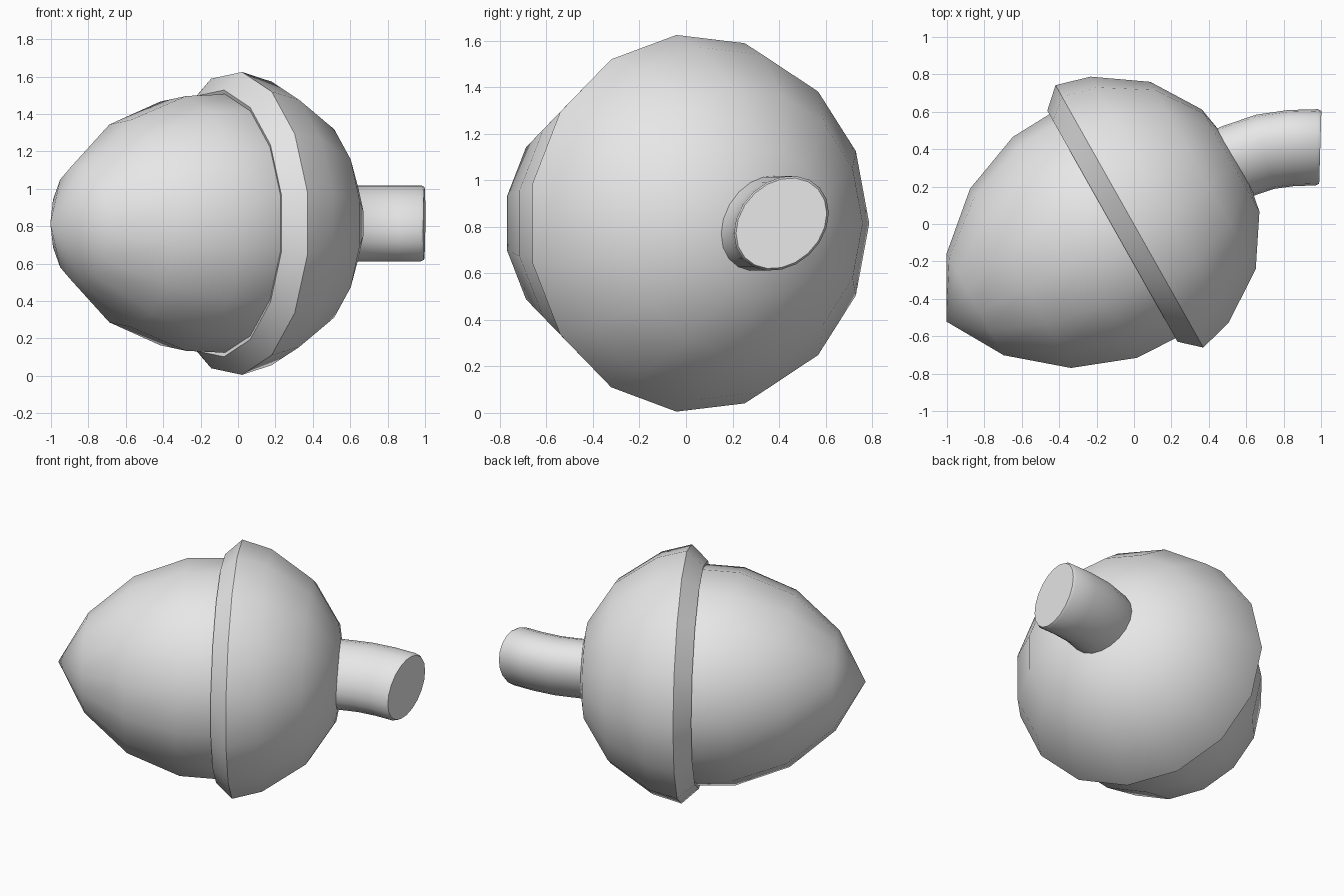
import bpy, bmesh
from math import sin, cos, tau, radians
from mathutils import Vector, Matrix

cube = bpy.data.objects.get("Cube")
if cube:
    bpy.data.objects.remove(cube, do_unlink=True)

# Single plain grey
grey = bpy.data.materials.new("plain_grey")
grey.use_nodes = True
grey.diffuse_color = (0.8, 0.8, 0.8, 1)
grey.node_tree.nodes["Principled BSDF"].inputs["Base Color"].default_value = (0.8, 0.8, 0.8, 1)

# Acorn axis lies flat, turned towards the stem
FRAME = Matrix.Translation((-0.02, 0.033, 0.815)) @ Matrix.Rotation(radians(29.4), 4, 'Z')
SIDES = 15


def finish(name, bm):
    bmesh.ops.recalc_face_normals(bm, faces=bm.faces)
    mesh = bpy.data.meshes.new(name)
    bm.to_mesh(mesh)
    bm.free()
    mesh.materials.append(grey)
    obj = bpy.data.objects.new(name, mesh)
    bpy.context.collection.objects.link(obj)
    bpy.ops.object.select_all(action='DESELECT')
    obj.select_set(True)
    bpy.context.view_layer.objects.active = obj
    bpy.ops.object.shade_smooth_by_angle(angle=radians(38))
    return obj


def skin(bm, rings):
    # Quads between neighbouring rings
    for a, b in zip(rings, rings[1:]):
        n = len(a)
        for i in range(n):
            j = (i + 1) % n
            bm.faces.new((a[i], a[j], b[j], b[i]))


def lathe(name, profile, tip):
    # Profile holds (distance along axis, radius); tip closes the far end
    bm = bmesh.new()
    rings = [[bm.verts.new(FRAME @ Vector((t, r * cos(tau * i / SIDES), r * sin(tau * i / SIDES))))
              for i in range(SIDES)] for t, r in profile]
    skin(bm, rings)
    end = bm.verts.new(FRAME @ Vector((tip, 0, 0)))
    last = rings[-1]
    for i in range(SIDES):
        bm.faces.new((last[i], last[(i + 1) % SIDES], end))
    return finish(name, bm)


# Nut body, pointed at the far end
lathe("nut", [(-0.02, 0.68), (-0.1, 0.695), (-0.335, 0.685), (-0.67, 0.556), (-0.95, 0.315)], -1.129)

# Cap with a chamfered rim turned under
lathe("cap", [(-0.08, 0.64), (-0.105, 0.717), (0, 0.814), (0.185, 0.762),
              (0.45, 0.581), (0.618, 0.317)], 0.675)

# Curved stem: slightly oval section swept along a path, with a bevelled end
path = [(0.4, 0.25), (0.545, 0.333), (0.7, 0.386), (0.84, 0.406), (0.978, 0.41), (0.996, 0.41)]
bm = bmesh.new()
rings = []
for k, (x, y) in enumerate(path):
    before, after = Vector(path[max(k - 1, 0)]), Vector(path[min(k + 1, len(path) - 1)])
    d = (after - before).normalized()
    if k >= len(path) - 2:
        d = Vector((1, -0.03)).normalized()
    r = 0.195 if k == len(path) - 1 else 0.204
    rings.append([bm.verts.new((x - d.y * r * cos(a), y + d.x * r * cos(a), 0.815 + r * sin(a + 0.22)))
                  for a in (tau * i / 20 for i in range(20))])
skin(bm, rings)
bm.faces.new(rings[0])
bm.faces.new(rings[-1])
finish("stem", bm)
